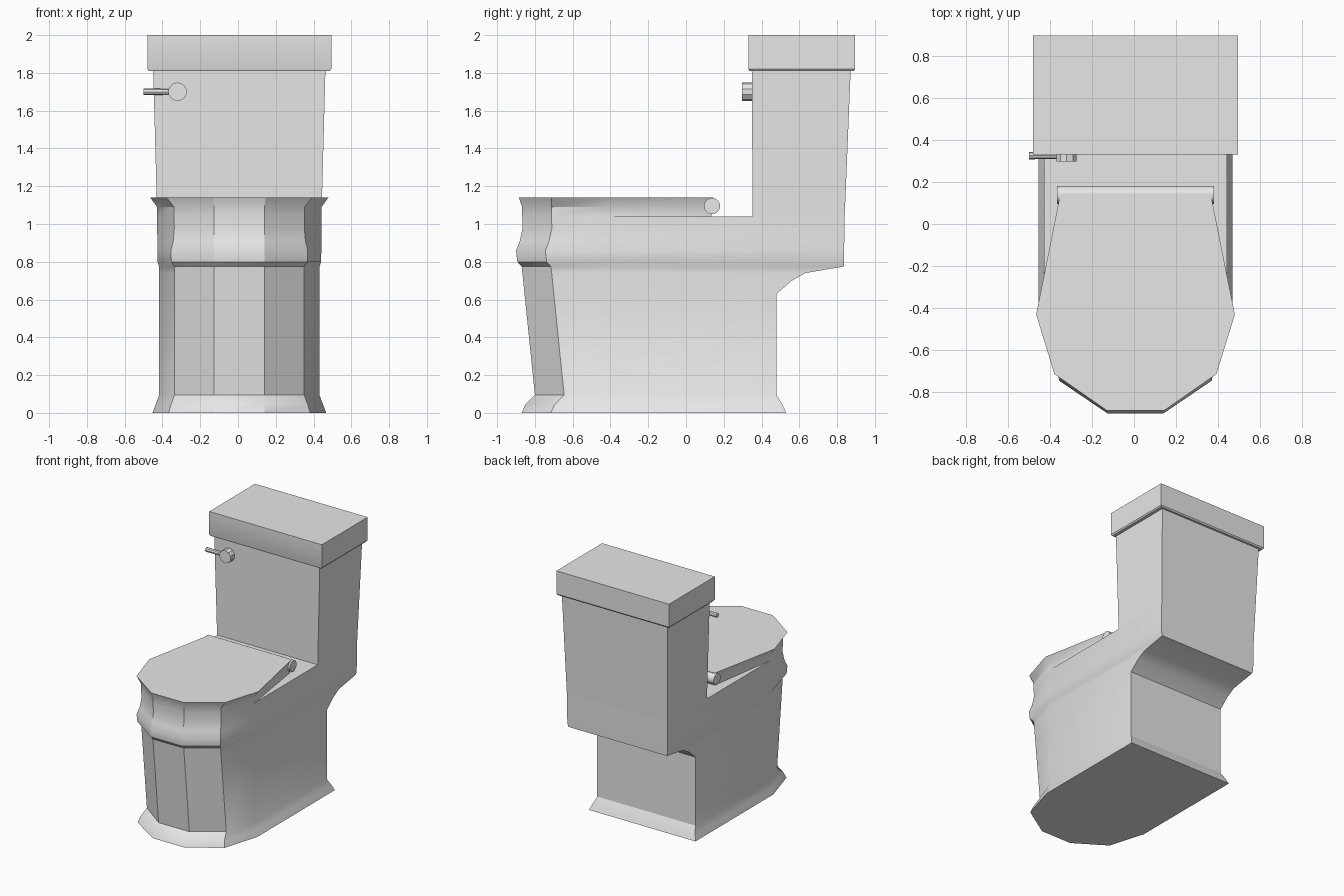
import bpy
import bmesh
from math import radians
from mathutils import Matrix, Vector

old = bpy.data.objects.get("Cube")
if old:
    bpy.data.objects.remove(old)

CX = 0.007  # centre line of the body

grey = bpy.data.materials.new("plain grey")
grey.use_nodes = True
grey.diffuse_color = (0.8, 0.8, 0.8, 1)
grey.node_tree.nodes["Principled BSDF"].inputs["Base Color"].default_value = (0.8, 0.8, 0.8, 1)


def finish(name, bm):
    bmesh.ops.recalc_face_normals(bm, faces=bm.faces)
    mesh = bpy.data.meshes.new(name)
    bm.to_mesh(mesh)
    bm.free()
    mesh.materials.append(grey)
    obj = bpy.data.objects.new(name, mesh)
    bpy.context.collection.objects.link(obj)
    bpy.ops.object.select_all(action='DESELECT')
    obj.select_set(True)
    bpy.context.view_layer.objects.active = obj
    bpy.ops.object.shade_smooth_by_angle(angle=radians(30))
    return obj


def loft(name, levels):
    """Skin stacked outlines; each level is (z, right-hand half outline)."""
    bm = bmesh.new()
    rings = []
    for z, half in levels:
        outline = half + [(-x, y) for x, y in reversed(half)]
        rings.append([bm.verts.new((CX + x, y, z)) for x, y in outline])
    n = len(rings[0])
    for low, high in zip(rings, rings[1:]):
        for i in range(n):
            j = (i + 1) % n
            bm.faces.new((low[i], low[j], high[j], high[i]))
    bm.faces.new(rings[0])
    bm.faces.new(rings[-1])
    return finish(name, bm)


def rod(name, start, end, r1, r2, sides):
    start, end = Vector(start), Vector(end)
    axis = end - start
    turn = axis.to_track_quat('Z', 'Y').to_matrix().to_4x4()
    bm = bmesh.new()
    bmesh.ops.create_cone(bm, cap_ends=True, segments=sides, radius1=r1, radius2=r2,
                          depth=axis.length,
                          matrix=Matrix.Translation((start + end) / 2) @ turn)
    return finish(name, bm)


def bowl_level(z, front, back, side, corner):
    return z, [(0.133, front), (corner, front + 0.155), (side, -0.43), (side, back)]


# Pedestal and bowl: flared foot, tapered column, rim moulding, rear overhang
bowl = [
    (0.0, -0.87, 0.53, 0.46, 0.375),
    (0.045, -0.85, 0.51, 0.443, 0.362),
    (0.095, -0.80, 0.48, 0.424, 0.343),
    (0.63, -0.855, 0.48, 0.424, 0.343),
    (0.70, -0.862, 0.56, 0.424, 0.343),
    (0.74, -0.866, 0.63, 0.424, 0.343),
    (0.775, -0.87, 0.835, 0.425, 0.343),
    (0.80, -0.893, 0.836, 0.433, 0.36),
    (0.86, -0.90, 0.837, 0.434, 0.362),
    (0.91, -0.88, 0.838, 0.434, 0.35),
    (0.98, -0.865, 0.839, 0.435, 0.344),
    (1.04, -0.867, 0.84, 0.435, 0.346),
]
loft("bowl_and_pedestal", [bowl_level(*row) for row in bowl])

# Tank and its lid
def box_level(z, half, front, back):
    return z, [(half, front), (half, back)]


loft("tank", [box_level(1.04, 0.435, 0.353, 0.84),
              box_level(1.82, 0.456, 0.348, 0.872)])
loft("tank_lid", [box_level(1.81, 0.48, 0.335, 0.888),
                  box_level(1.82, 0.487, 0.33, 0.895),
                  box_level(2.0, 0.487, 0.33, 0.895)])

# Seat lid with flared edge
seat_low = [(0.134, -0.867), (0.346, -0.712), (0.435, -0.43), (0.35, 0.135)]
seat_top = [(0.138, -0.885), (0.385, -0.713), (0.472, -0.43), (0.357, 0.145)]
loft("seat_lid", [(1.04, seat_low), (1.09, seat_low), (1.14, seat_top)])

# Hinge bar and flush handle
rod("seat_hinge", (-0.365, 0.138, 1.095), (0.38, 0.138, 1.095), 0.043, 0.043, 16)
rod("flush_knob", (-0.32, 0.36, 1.70), (-0.32, 0.297, 1.70), 0.05, 0.05, 10)
rod("flush_lever", (-0.32, 0.325, 1.70), (-0.5, 0.325, 1.70), 0.014, 0.018, 8)
